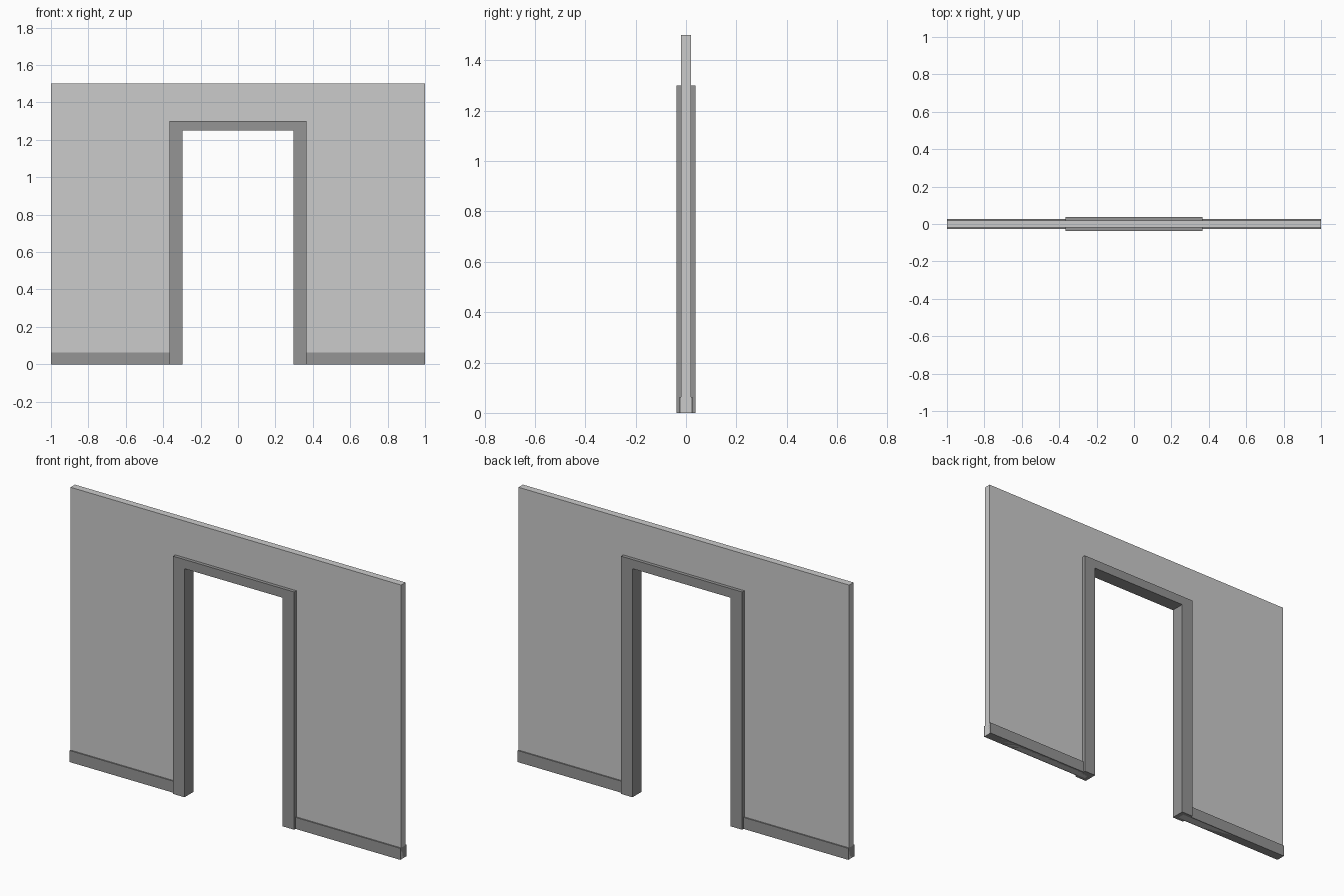
import bpy
import bmesh

if "Cube" in bpy.data.objects:
    bpy.data.objects.remove(bpy.data.objects["Cube"])

WALL_Y, BOARD_Y, FRAME_Y = 0.019, 0.026, 0.038   # half depths
IN_X, OUT_X = 0.297, 0.366                       # door frame inner / outer half widths
IN_Z, OUT_Z = 1.25, 1.30

trim = bpy.data.materials.new("dark_trim")
trim.diffuse_color = (0.30, 0.30, 0.30, 1)
trim.use_nodes = True
trim.node_tree.nodes["Principled BSDF"].inputs["Base Color"].default_value = trim.diffuse_color


def arch(ix, iz, ox, oz):
    """Front outline of an upside-down U with a doorway cut from its foot."""
    right = [(ix, iz), (ix, 0), (ox, 0), (ox, oz)]
    return right + [(-x, z) for x, z in reversed(right)]


def extrude_profile(name, points, half_depth, mat=None):
    """Solid made from an x-z outline, centred on y = 0."""
    bm = bmesh.new()
    face = bm.faces.new([bm.verts.new((x, -half_depth, z)) for x, z in points])
    moved = bmesh.ops.extrude_face_region(bm, geom=[face])["geom"]
    verts = [v for v in moved if isinstance(v, bmesh.types.BMVert)]
    bmesh.ops.translate(bm, verts=verts, vec=(0, 2 * half_depth, 0))
    bmesh.ops.recalc_face_normals(bm, faces=bm.faces)
    mesh = bpy.data.meshes.new(name)
    bm.to_mesh(mesh)
    bm.free()
    obj = bpy.data.objects.new(name, mesh)
    bpy.context.collection.objects.link(obj)
    if mat:
        mesh.materials.append(mat)
    return obj


# Wall panel; its opening edge is buried inside the frame
extrude_profile("wall", arch(0.32, 1.27, 1.0, 1.5), WALL_Y)

# Door frame wrapping both sides of the opening
extrude_profile("door_frame", arch(IN_X, IN_Z, OUT_X, OUT_Z), FRAME_Y, trim)

# Baseboards on either side of the doorway
board = extrude_profile("baseboards",
                        [(OUT_X, 0), (1.0, 0), (1.0, 0.063), (OUT_X, 0.063)],
                        BOARD_Y, trim)
board.modifiers.new("mirror", 'MIRROR').use_axis = (True, False, False)
